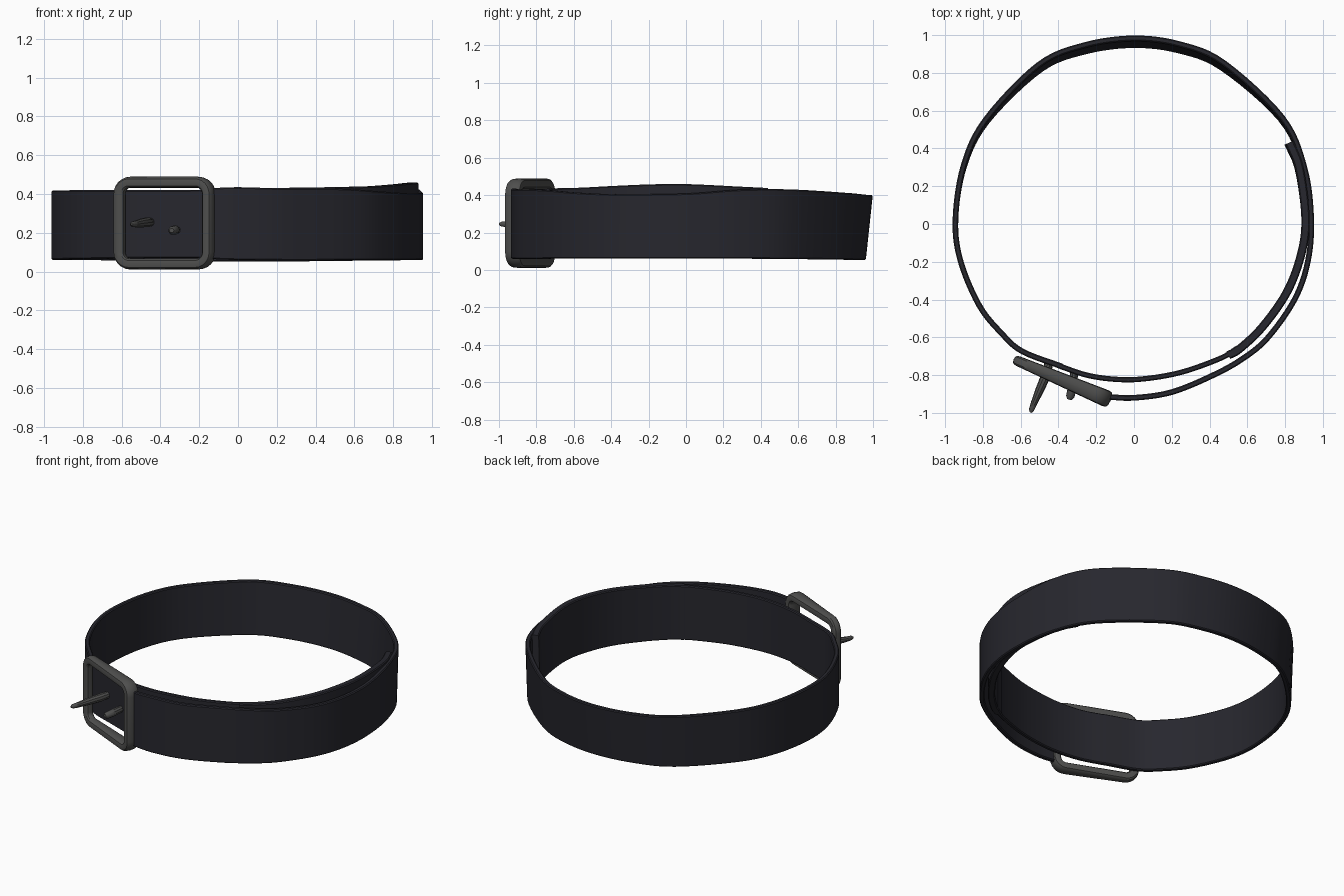
import bpy, bmesh, math
from mathutils import Vector

if "Cube" in bpy.data.objects:
    bpy.data.objects.remove(bpy.data.objects["Cube"])


def material(name, rgb):
    m = bpy.data.materials.new(name)
    m.diffuse_color = (*rgb, 1)
    m.use_nodes = True
    m.node_tree.nodes["Principled BSDF"].inputs["Base Color"].default_value = m.diffuse_color
    return m


LEATHER = material("dark leather", (0.020, 0.020, 0.027))
METAL = material("grey metal", (0.078, 0.078, 0.076))


def loft(name, rings, mat, closed=False):
    """Skin a list of point rings into one solid."""
    bm = bmesh.new()
    vs = [[bm.verts.new(p) for p in ring] for ring in rings]
    n, k = len(rings), len(rings[0])
    for i in range(n if closed else n - 1):
        a, b = vs[i], vs[(i + 1) % n]
        for j in range(k):
            bm.faces.new((a[j], a[(j + 1) % k], b[(j + 1) % k], b[j]))
    if not closed:
        bm.faces.new(vs[0])
        bm.faces.new(vs[-1])
    bmesh.ops.recalc_face_normals(bm, faces=bm.faces)
    me = bpy.data.meshes.new(name)
    bm.to_mesh(me)
    bm.free()
    me.materials.append(mat)
    ob = bpy.data.objects.new(name, me)
    bpy.context.collection.objects.link(ob)
    bpy.ops.object.select_all(action='DESELECT')
    ob.select_set(True)
    bpy.context.view_layer.objects.active = ob
    bpy.ops.object.shade_smooth_by_angle(angle=math.radians(35))
    return ob


def smooth_path(pts, steps):
    """Catmull-Rom through the points."""
    p = [Vector(q) for q in pts]
    p = [2 * p[0] - p[1]] + p + [2 * p[-1] - p[-2]]
    out = []
    for i in range(1, len(p) - 2):
        a, b, c, d = p[i - 1:i + 3]
        for s in range(steps):
            t = s / steps
            out.append(0.5 * (2 * b + (c - a) * t + (2 * a - 5 * b + 4 * c - d) * t * t
                              + (3 * b - a - 3 * c + d) * t ** 3))
    return out + [p[-2]]


# Strap: one spiral band, each row is x, y, bottom z, top z (from buckle round to the tail)
def strap(name, rows, half):
    path = smooth_path(rows, 6)
    rings = []
    for i, p in enumerate(path):
        d = path[min(i + 1, len(path) - 1)] - path[max(i - 1, 0)]
        out = Vector((d[1], -d[0], 0)).normalized()
        lean = 0.02 * max(0, p[1]) ** 2
        c = 0.006
        ring = []
        for o, z in ((half - c, p[2]), (half, p[2] + c), (half, p[3] - c), (half - c, p[3]),
                     (c - half, p[3]), (-half, p[3] - c), (-half, p[2] + c), (c - half, p[2])):
            tilt = lean * (2 * (z - p[2]) / (p[3] - p[2]) - 1)
            ring.append(Vector((p[0], p[1], z)) + out * (o + tilt))
        rings.append(ring)
    return loft(name, rings, LEATHER)


outer_rows = [
    (-0.14, -0.915, 0.065, 0.43), (0.00, -0.92, 0.06, 0.435), (0.20, -0.89, 0.058, 0.43),
    (0.42, -0.80, 0.058, 0.43), (0.58, -0.71, 0.06, 0.425), (0.71, -0.60, 0.06, 0.415),
    (0.85, -0.40, 0.06, 0.405), (0.92, -0.20, 0.06, 0.405), (0.938, 0.03, 0.06, 0.41),
    (0.90, 0.30, 0.06, 0.43), (0.78, 0.56, 0.058, 0.43), (0.47, 0.84, 0.055, 0.412),
    (0.24, 0.935, 0.052, 0.402), (0.00, 0.965, 0.052, 0.40), (-0.26, 0.93, 0.053, 0.402),
    (-0.50, 0.83, 0.055, 0.408), (-0.78, 0.55, 0.06, 0.413), (-0.90, 0.31, 0.06, 0.416),
    (-0.945, 0.03, 0.06, 0.418), (-0.92, -0.19, 0.062, 0.418), (-0.82, -0.43, 0.065, 0.42),
    (-0.70, -0.58, 0.066, 0.42), (-0.59, -0.675, 0.068, 0.42), (-0.38, -0.755, 0.07, 0.42)]
strap("belt_strap", outer_rows, 0.015)

# Inner tail: passes behind the buckle and lies against the inside on the right
strap("belt_tail", [
    (-0.40, -0.75, 0.07, 0.42), (-0.25, -0.80, 0.07, 0.42), (-0.10, -0.822, 0.07, 0.425),
    (0.05, -0.82, 0.07, 0.43), (0.25, -0.785, 0.07, 0.432), (0.46, -0.71, 0.07, 0.435),
    (0.55, -0.655, 0.07, 0.437)], 0.014)
strap("belt_tail_end", [
    (0.50, -0.695, 0.07, 0.436), (0.56, -0.66, 0.07, 0.437), (0.68, -0.545, 0.07, 0.44),
    (0.81, -0.36, 0.075, 0.45), (0.885, -0.16, 0.08, 0.458), (0.908, 0.03, 0.085, 0.458),
    (0.875, 0.29, 0.085, 0.445), (0.82, 0.43, 0.08, 0.438)], 0.022)

# Buckle frame: rounded rectangle with a soft bar section, deeper at its right end
U = Vector((0.92, -0.39, 0)).normalized()
N = Vector((-0.39, -0.92, 0)).normalized()
Z = Vector((0, 0, 1))
C = Vector((-0.38, -0.825, 0.25))
HX, HZ, R, BAR = 0.25, 0.21, 0.06, 0.029
rings = []
for q, (sx, sz) in enumerate(((1, 1), (-1, 1), (-1, -1), (1, -1))):
    for s in range(7):
        a = math.pi / 2 * (q + s / 6)
        rad = U * math.cos(a) + Z * math.sin(a)
        mid = C + U * sx * (HX - R) + Z * sz * (HZ - R) + rad * R
        depth = 0.036 + 0.009 * (mid - C).dot(U) / HX
        ring = []
        for k in range(12):
            t = 2 * math.pi * k / 12
            cx, cy = math.cos(t), math.sin(t)
            e = lambda v: math.copysign(abs(v) ** 0.7, v)
            ring.append(mid + rad * BAR * e(cx) + N * depth * e(cy))
        rings.append(ring)
loft("buckle_frame", rings, METAL, closed=True)


# Prong and small stud: tapered round pins
def pin(name, stations):
    pts = [Vector(s[:3]) for s in stations]
    rings = []
    for i, p in enumerate(pts):
        d = (pts[min(i + 1, len(pts) - 1)] - pts[max(i - 1, 0)]).normalized()
        a = d.cross(Z).normalized()
        b = d.cross(a)
        rings.append([p + stations[i][3] * (a * math.cos(t * math.pi / 5) + b * math.sin(t * math.pi / 5))
                      for t in range(10)])
    return loft(name, rings, METAL)


pin("buckle_prong", [(-0.45, -0.73, 0.255, 0.022), (-0.465, -0.80, 0.255, 0.026),
                     (-0.50, -0.88, 0.25, 0.023), (-0.53, -0.95, 0.245, 0.017),
                     (-0.543, -0.985, 0.245, 0.014), (-0.547, -0.998, 0.245, 0.006)])
pin("buckle_stud", [(-0.315, -0.77, 0.215, 0.02), (-0.325, -0.86, 0.215, 0.024),
                    (-0.338, -0.915, 0.212, 0.022), (-0.342, -0.93, 0.212, 0.012)])
